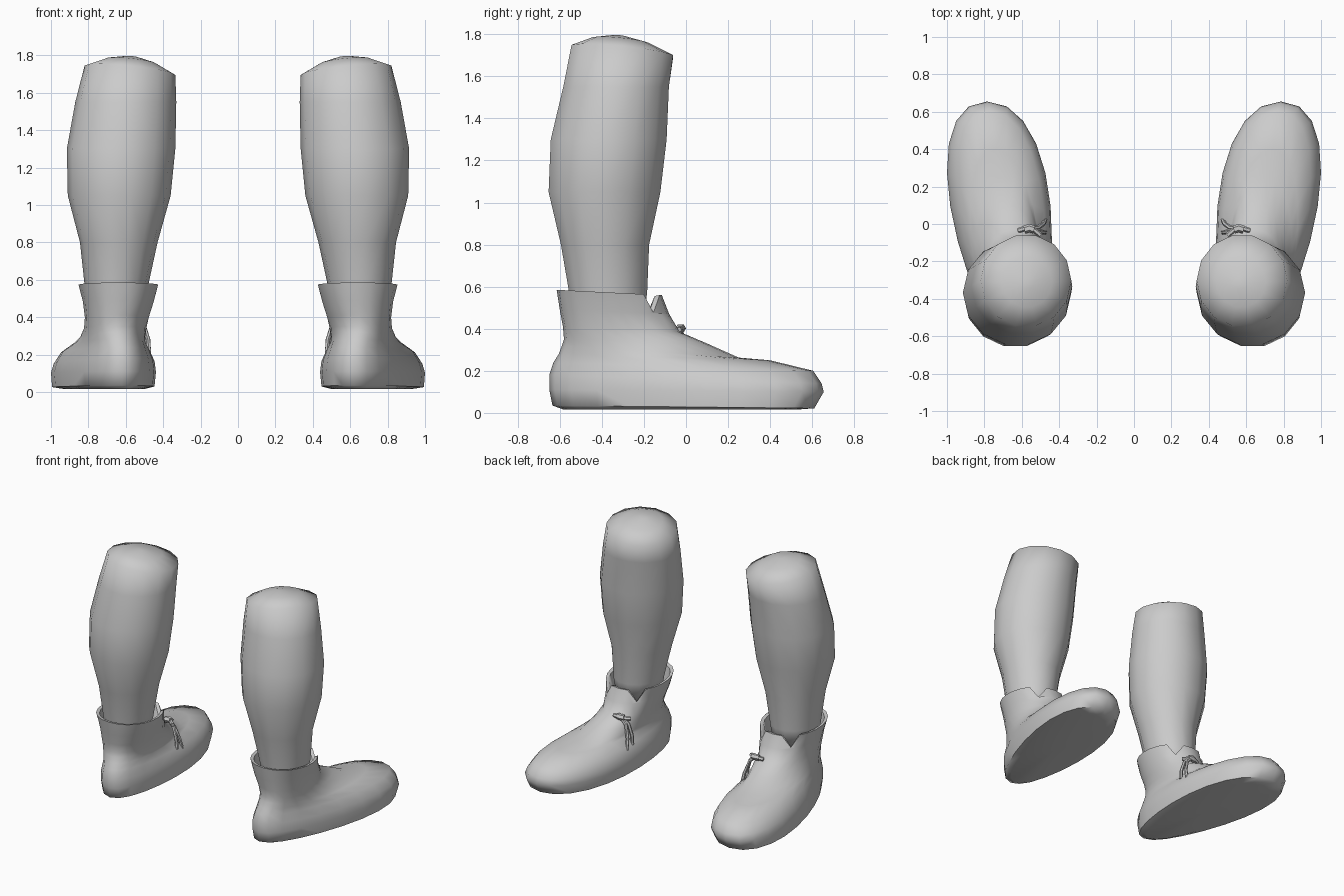
import bpy, bmesh, math
from mathutils import Vector

if "Cube" in bpy.data.objects:
    bpy.data.objects.remove(bpy.data.objects["Cube"])

grey = bpy.data.materials.new("plain_grey")
grey.diffuse_color = (0.6, 0.6, 0.6, 1)
grey.use_nodes = True
grey.node_tree.nodes["Principled BSDF"].inputs["Base Color"].default_value = grey.diffuse_color


def loft(name, rings, side, angle=None):
    """Skin a stack of point rings, cap both ends, mirror by side."""
    bm = bmesh.new()
    rows = [[bm.verts.new((p[0] * side, p[1], p[2])) for p in r] for r in rings]
    n = len(rows[0])
    for a, b in zip(rows, rows[1:]):
        for i in range(n):
            j = (i + 1) % n
            bm.faces.new((a[i], a[j], b[j], b[i]))
    for row in (rows[0], rows[-1]):
        c = bm.verts.new(sum((v.co for v in row), Vector()) / n)
        for i in range(n):
            bm.faces.new((row[i], row[(i + 1) % n], c))
    bmesh.ops.recalc_face_normals(bm, faces=bm.faces)
    me = bpy.data.meshes.new(name)
    bm.to_mesh(me)
    bm.free()
    me.materials.append(grey)
    ob = bpy.data.objects.new(name, me)
    bpy.context.collection.objects.link(ob)
    bpy.ops.object.select_all(action='DESELECT')
    ob.select_set(True)
    bpy.context.view_layer.objects.active = ob
    if angle:
        bpy.ops.object.shade_smooth_by_angle(angle=math.radians(angle))
    else:
        bpy.ops.object.shade_smooth()
    return ob


# Calf: z, inner x, outer x, back y, front y
CALF = [(0.44, .50, .80, -.54, -.20), (0.57, .48, .82, -.56, -.18),
        (0.80, .43, .845, -.60, -.17), (1.05, .36, .91, -.66, -.115),
        (1.30, .335, .915, -.65, -.085), (1.55, .33, .87, -.59, -.075),
        (1.72, .335, .82, -.55, -.055)]


def calf_rings():
    n = 14
    rings = []
    for k, (z, x0, x1, y0, y1) in enumerate(CALF):
        cx, cy, rx, ry = (x0 + x1) / 2, (y0 + y1) / 2, (x1 - x0) / 2, (y1 - y0) / 2
        ring = []
        for i in range(n):
            a = 2 * math.pi * i / n
            c, s = math.cos(a), math.sin(a)
            tilt = .025 * c - .025 * s if k == len(CALF) - 1 else 0
            ring.append((cx + rx * c, cy + ry * s, z + tilt))
        rings.append(ring)
    # low dome on the cut top
    top = rings[-1]
    for f, z in ((.55, 1.77), (.12, 1.793)):
        rings.append([(.565 + (p[0] - .565) * f, -.32 + (p[1] + .32) * f,
                       z + (p[2] - 1.72) * f) for p in top])
    return rings


# Boot: heel (y, z), front (y, z), centre x at heel/front, half width at heel/front
BOOT = [(-.58, .015, .52, .015, .63, .77, .15, .24),
        (-.635, .035, .61, .022, .62, .785, .195, .315),
        (-.65, .11, .655, .10, .62, .785, .205, .32),
        (-.65, .18, .645, .14, .62, .78, .20, .305),
        (-.63, .24, .605, .20, .625, .77, .185, .26),
        (-.605, .28, .40, .25, .635, .74, .185, .18),
        (-.59, .32, .25, .263, .645, .70, .18, .165),
        (-.58, .35, .10, .33, .65, .665, .178, .155),
        (-.585, .41, -.03, .385, .65, .645, .178, .165),
        (-.60, .49, -.08, .47, .64, .64, .195, .185),
        (-.615, .585, -.115, .56, .64, .64, .217, .212),
        (-.59, .58, -.14, .555, .64, .64, .195, .19),
        (-.565, .43, -.17, .43, .64, .64, .165, .165)]


def boot_rings():
    n = 22
    rings = []
    for k, (hy, hz, fy, fz, ch, cf, wh, wf) in enumerate(BOOT):
        ring = []
        for i in range(n):
            a = 2 * math.pi * i / n
            c, s = math.cos(a), math.sin(a)
            u = (1 + c) / 2
            s = math.copysign(abs(s) ** .9, s)
            z = hz + (fz - hz) * u
            # slits either side of the tongue
            if k in (10, 11) and i in (2, n - 2):
                z -= .085
            ring.append((ch + (cf - ch) * u + (wh + (wf - wh) * u) * s,
                         hy + (fy - hy) * u, z))
        rings.append(ring)
    return rings


def cord_rings(points, r):
    """Square section cord along a path."""
    rings = []
    for k, p in enumerate(points):
        d = Vector(points[min(k + 1, len(points) - 1)]) - Vector(points[max(k - 1, 0)])
        q = d.to_track_quat('Z', 'Y')
        rings.append([Vector(p) + q @ Vector((r * math.cos(a * math.pi / 3),
                                              r * math.sin(a * math.pi / 3), 0))
                      for a in range(6)])
    return rings


# Lace: tie across the tongue and two hanging ends on the inner side
LACES = {
    "lace_tie": ([(.62, -.035, .395), (.57, -.02, .40), (.53, -.035, .395), (.50, -.06, .39)], .014),
    "lace_end_front": ([(.56, -.025, .40), (.515, -.02, .36), (.485, .0, .27), (.475, .02, .19)], .012),
    "lace_end_back": ([(.55, -.03, .40), (.505, -.04, .36), (.48, -.045, .28), (.475, -.045, .21)], .012),
    "lace_knot": ([(.585, -.03, .40), (.56, -.022, .402), (.535, -.03, .40)], .022),
}

for side, tag in ((1, "right"), (-1, "left")):
    loft("calf_" + tag, calf_rings(), side)
    loft("boot_" + tag, boot_rings(), side, 60)
    for name, (pts, r) in LACES.items():
        loft(name + "_" + tag, cord_rings(pts, r), side, 40)
